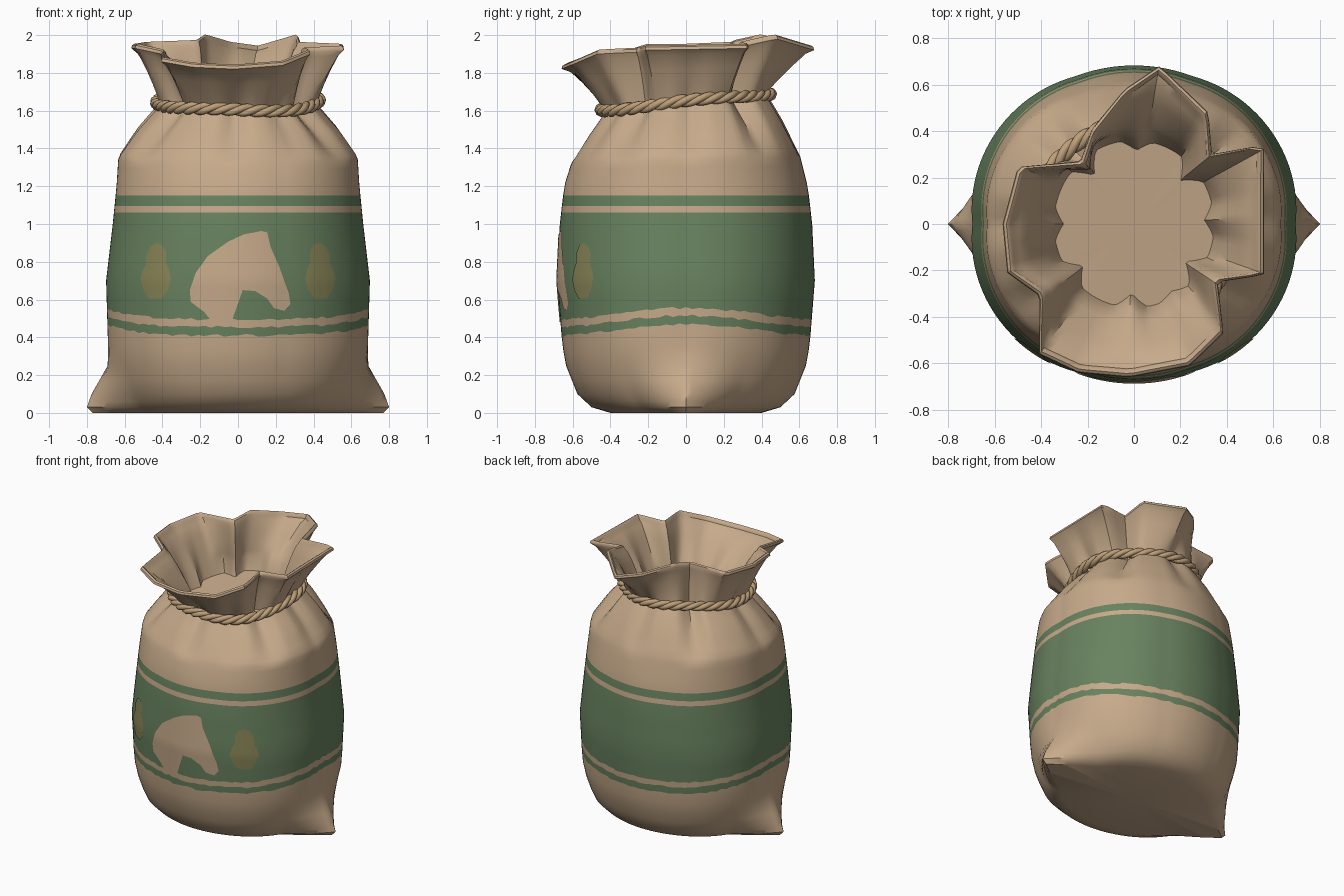
import bpy, bmesh, math, random
from mathutils import Vector
from mathutils.bvhtree import BVHTree

if "Cube" in bpy.data.objects:
    bpy.data.objects.remove(bpy.data.objects["Cube"])

random.seed(4)
N = 120
ANG = [2 * math.pi * j / N for j in range(N)]


def material(name, rgb):
    m = bpy.data.materials.new(name)
    m.diffuse_color = (*rgb, 1)
    m.use_nodes = True
    m.node_tree.nodes["Principled BSDF"].inputs["Base Color"].default_value = m.diffuse_color
    return m


BURLAP = material("burlap tan", (0.57, 0.405, 0.257))
GREEN = material("faded green", (0.14, 0.225, 0.115))
OLIVE = material("olive yellow", (0.25, 0.235, 0.095))
ROPE = material("rope tan", (0.51, 0.345, 0.19))


def finish(name, bm, mats, angle=40):
    me = bpy.data.meshes.new(name)
    bm.to_mesh(me)
    bm.free()
    ob = bpy.data.objects.new(name, me)
    bpy.context.collection.objects.link(ob)
    for m in mats:
        me.materials.append(m)
    bpy.ops.object.select_all(action='DESELECT')
    ob.select_set(True)
    bpy.context.view_layer.objects.active = ob
    bpy.ops.object.shade_smooth_by_angle(angle=math.radians(angle))
    return ob


def loft(rings, bands=None, cap_start=None, cap_end=None):
    """Skin closed rings of points; bands gives a material index per gap."""
    bm = bmesh.new()
    vs = [[bm.verts.new(p) for p in r] for r in rings]
    for i in range(len(vs) - 1):
        for j in range(N):
            k = (j + 1) % N
            f = bm.faces.new((vs[i][j], vs[i][k], vs[i + 1][k], vs[i + 1][j]))
            f.material_index = bands[i] if bands else 0
    for ring, centre, flip in ((vs[0], cap_start, True), (vs[-1], cap_end, False)):
        if centre:
            c = bm.verts.new(centre)
            for j in range(N):
                a, b = ring[j], ring[(j + 1) % N]
                bm.faces.new((b, a, c) if flip else (a, b, c))
    return bm


def lerp(a, b, t):
    return a + (b - a) * t


# profile: height, half width, half depth, corner ear length
PROFILE = [(0, .55, .40, .22), (.03, .59, .50, .21), (.1, .62, .575, .155),
           (.25, .66, .635, .03), (.36, .685, .655, 0), (.7, .695, .682, 0),
           (1.0, .66, .668, 0), (1.2, .64, .645, 0), (1.36, .63, .60, 0),
           (1.5, .54, .525, 0), (1.64, .42, .435, 0)]


def profile(z):
    z = min(max(z, 0), 1.64)
    for p, q in zip(PROFILE, PROFILE[1:]):
        if z <= q[0]:
            t = (z - p[0]) / (q[0] - p[0])
            return [lerp(p[k], q[k], t) for k in (1, 2, 3)]


PLEATS = [(42, .09), (-35, .09), (218, .08), (130, .10), (268, .07),
          (3, .05), (180, .05), (88, .05), (300, .03)]


def pleat(a):
    total = 0
    for deg, amp in PLEATS:
        d = abs(math.remainder(a - math.radians(deg), 2 * math.pi))
        total += amp * max(0, 1 - d / 0.2)
    return total


def body_point(a, z):
    w, d, ear = profile(z)
    da = min(abs(math.remainder(a, math.pi)), math.pi / 2)
    e = ear * max(0, 1 - da / 0.5) ** 1.1
    fold = max(0, (z - 1.34) / 0.30)
    r = 1 - pleat(a) * fold ** 0.8 / 0.5
    # the sack bulges a little at its four side quarters
    quarter = min(1, max(0, (1.6 - z) / 0.22)) * min(1, z / 0.15)
    bulge = max(0, 1 - (abs(da - 0.6) / 0.6) ** 2)
    r *= 1 + 0.032 * quarter * bulge
    tilt = min(1, max(0, (z - 1.25) / 0.35)) * 0.1
    x = w * math.cos(a) * r + math.copysign(e, math.cos(a))
    y = d * math.sin(a) * r
    return Vector((x, y, z + tilt * y))


# sack body with printed green bands (lower print line rises at the sides)
levels = [.0, .015, .03, .06, .1, .17, .25, .33, .41, .455, .495, .6, .7, .8, .9, 1.0,
          1.06, 1.095, 1.15, 1.22, 1.3, 1.34, 1.37, 1.41, 1.46, 1.51, 1.56, 1.6, 1.64]
bands = [1 if .40 < z < .45 or .49 < z < 1.05 or 1.09 < z < 1.14 else 0 for z in levels]
weight = {.33: .5, .41: 1, .455: 1, .495: 1, .6: .5}
rings = []
for z in levels:
    rough = 0.007 if z in (.41, .455, .495) else 0
    ring = []
    for a in ANG:
        lift = weight.get(z, 0) * 0.06 * abs(math.cos(a)) ** 4
        ring.append(body_point(a, z + lift + random.uniform(-rough, rough)))
    rings.append(ring)
bm = loft(rings, bands, cap_start=(0, 0, 0.01))
bm.normal_update()
tree = BVHTree.FromBMesh(bm)
finish("sack_body", bm, [BURLAP, GREEN])

# flared collar: rim corners x, y, z
RIM = [(.56, .34, 1.95), (.335, .30, 1.96), (.32, .48, 2.0), (.11, .68, 1.94),
       (-.04, .58, 1.96), (-.18, .41, 2.0), (-.23, .27, 1.97), (-.50, .245, 1.96),
       (-.565, 0, 1.95), (-.545, -.21, 1.95), (-.405, -.31, 1.92), (-.41, -.56, 1.88),
       (-.24, -.64, 1.85), (-.02, -.66, 1.84), (.24, -.61, 1.86), (.385, -.47, 1.92),
       (.36, -.25, 1.93), (.56, -.22, 1.94)]


def rim_point(a):
    u = Vector((math.cos(a), math.sin(a), 0))
    for k, p in enumerate(RIM):
        p, q = Vector(p), Vector(RIM[(k + 1) % len(RIM)])
        cp, cq = p.x * u.y - p.y * u.x, q.x * u.y - q.y * u.x
        if cp * cq <= 0 and cp != cq and (p + q).dot(u) > 0:
            return p.lerp(q, cp / (cp - cq))


def shrink(p, d, dz=0):
    k = 1 - d / math.hypot(p.x, p.y)
    return Vector((p.x * k, p.y * k, p.z + dz))


neck = [body_point(a, 1.64) for a in ANG]
rim = [rim_point(a) for a in ANG]
STEPS = (0, .15, .35, .6, .85)


def flare(n, r, t):
    p = n.lerp(r, t)
    return shrink(p, 0.01 * math.sin(math.pi * t))


rings = [[flare(n, r, t) for n, r in zip(neck, rim)] for t in STEPS]
for d, dz in ((0, -.02), (.004, -.004), (.016, .004), (.03, -.006), (.036, -.022)):
    rings.append([shrink(r, d, dz) for r in rim])
for t in (.85, .6, .35, .15, 0):
    rings.append([shrink(flare(n, r, t), lerp(.045, .035, t)) for n, r in zip(neck, rim)])
rings.append([shrink(n, 0.075, -0.09) for n in neck])
finish("sack_collar", loft(rings, cap_end=(0, 0, 1.55)), [BURLAP], 35)

# twisted rope round the neck: three helical strands
for s in range(3):
    cu = bpy.data.curves.new("rope_strand", 'CURVE')
    cu.dimensions = '3D'
    cu.bevel_depth = 0.019
    cu.bevel_resolution = 2
    sp = cu.splines.new('POLY')
    M = 360
    sp.points.add(M - 1)
    sp.use_cyclic_u = True
    for i in range(M):
        a = 2 * math.pi * i / M
        h = 12 * a + 2 * math.pi * s / 3
        r = 0.43 + 0.008 * math.sin(5 * a) + 0.016 * math.cos(h)
        y = r * 1.04 * math.sin(a)
        sp.points[i].co = (r * math.cos(a), y - 0.01,
                           1.645 + 0.1 * y + 0.008 * math.sin(3 * a + 1) + 0.016 * math.sin(h), 1)
    ob = bpy.data.objects.new("rope_strand_%d" % (s + 1), cu)
    cu.materials.append(ROPE)
    bpy.context.collection.objects.link(ob)


# painted shapes: flat outline cut into a grid and laid on the sack front
def painted(name, outline, mat):
    bm = bmesh.new()
    bm.faces.new([bm.verts.new((x, 0, z)) for x, z in outline])
    bmesh.ops.triangulate(bm, faces=bm.faces[:])
    for axis in ((1, 0, 0), (0, 0, 1)):
        for k in range(-20, 40):
            bmesh.ops.bisect_plane(bm, geom=bm.verts[:] + bm.edges[:] + bm.faces[:],
                                   plane_co=Vector(axis) * (k * 0.035 + 0.001), plane_no=axis)
    for v in bm.verts:
        hit = tree.ray_cast(Vector((v.co.x, -2, v.co.z)), Vector((0, 1, 0)))[0]
        v.co.y = hit.y - 0.005
    bm.normal_update()
    for f in bm.faces:
        if f.normal.y > 0:
            f.normal_flip()
    finish(name, bm, [mat], 60)


HORSE = [(-.055, .905), (.03, .945), (.125, .963), (.155, .955), (.172, .88), (.22, .77),
         (.268, .635), (.278, .577), (.245, .54), (.19, .555), (.155, .605), (.09, .645),
         (.025, .65), (-.02, .60), (-.04, .53), (-.035, .48), (-.135, .48), (-.18, .535),
         (-.25, .587), (-.255, .65), (-.225, .74), (-.16, .83)]
painted("horse_head_print", HORSE, BURLAP)

PEAR = [(-.03, .605), (.035, .605), (.065, .65), (.08, .71), (.068, .76), (.045, .79), (.05, .84),
        (.03, .88), (0, .90), (-.035, .89), (-.055, .85), (-.05, .80), (-.07, .76), (-.08, .71), (-.065, .65)]
for side, label in ((1, "right"), (-1, "left")):
    painted("pear_print_" + label, [(side * (x + 0.435), z) for x, z in PEAR], OLIVE)
